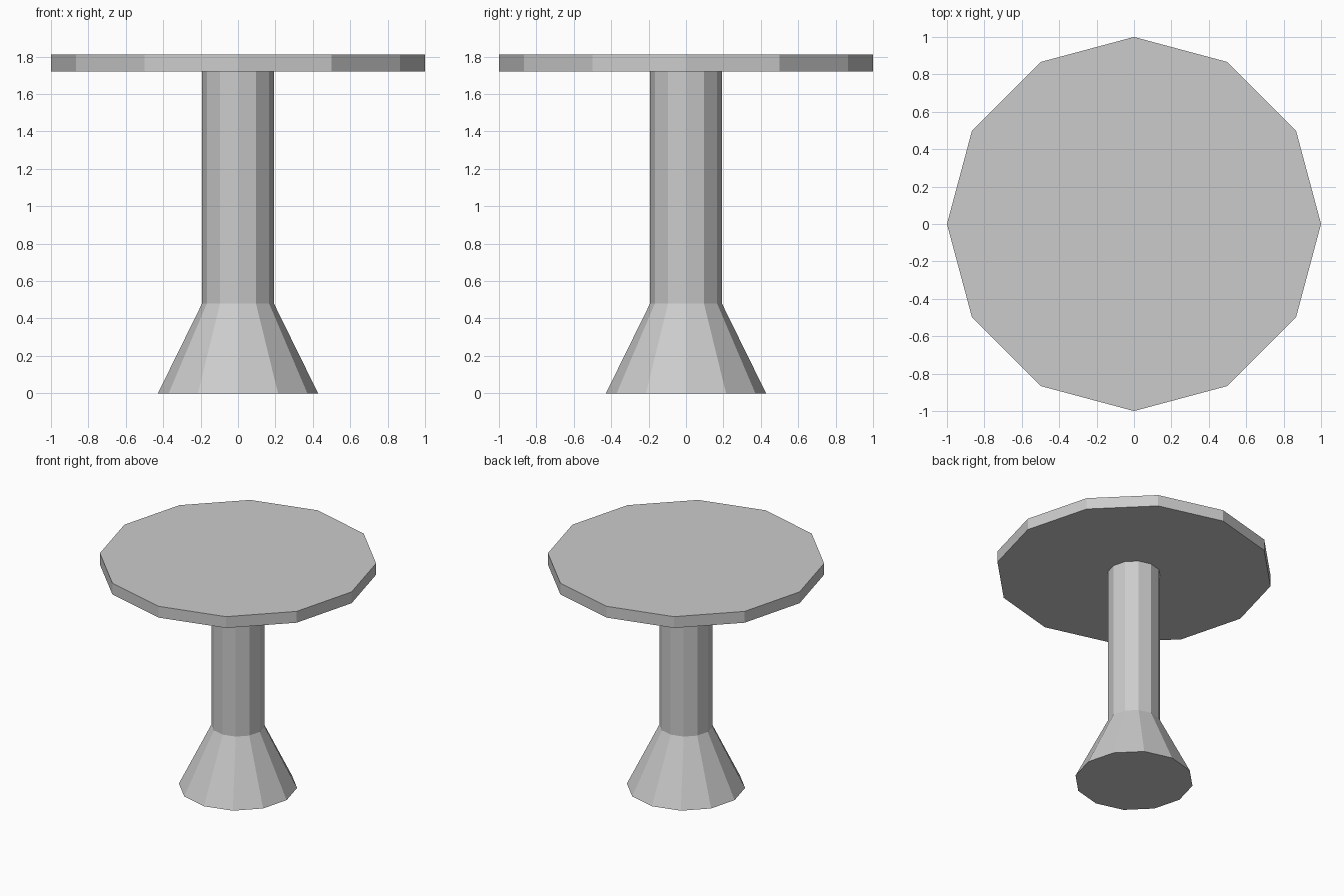
import bpy
import bmesh
from math import cos, sin, pi

old = bpy.data.objects.get("Cube")
if old:
    bpy.data.objects.remove(old, do_unlink=True)

SIDES = 12

grey = bpy.data.materials.new("plain grey")
grey.use_nodes = True
colour = (0.6, 0.6, 0.6, 1.0)
grey.diffuse_color = colour
grey.node_tree.nodes["Principled BSDF"].inputs["Base Color"].default_value = colour


def lathe(name, profile):
    """Closed faceted solid from (radius, height) rings, bottom to top."""
    bm = bmesh.new()
    rings = [[bm.verts.new((r * cos(2 * pi * i / SIDES), r * sin(2 * pi * i / SIDES), z))
              for i in range(SIDES)] for r, z in profile]
    for low, high in zip(rings, rings[1:]):
        for i in range(SIDES):
            j = (i + 1) % SIDES
            bm.faces.new((low[i], low[j], high[j], high[i]))
    bm.faces.new(rings[0][::-1])
    bm.faces.new(rings[-1])
    mesh = bpy.data.meshes.new(name)
    bm.to_mesh(mesh)
    bm.free()
    mesh.materials.append(grey)
    obj = bpy.data.objects.new(name, mesh)
    bpy.context.collection.objects.link(obj)
    return obj


# Flared foot running into a straight column
lathe("pedestal", [(0.428, 0), (0.192, 0.48), (0.192, 1.72)])
# Round faceted top
lathe("table_top", [(1, 1.72), (1, 1.81)])
